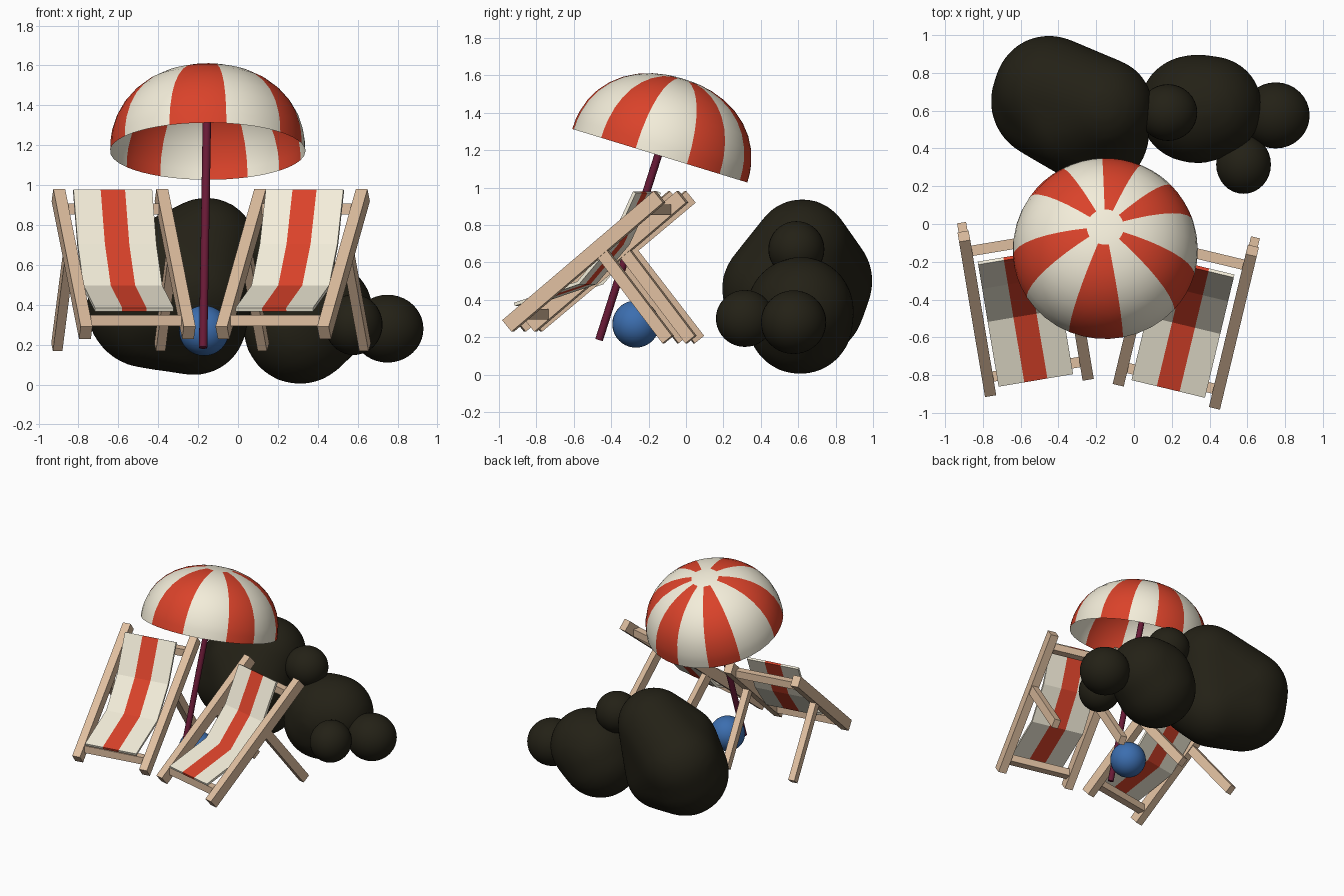
import bpy, bmesh, math
from mathutils import Vector, Matrix

if "Cube" in bpy.data.objects:
    bpy.data.objects.remove(bpy.data.objects["Cube"])


def mat(name, rgb):
    m = bpy.data.materials.new(name)
    m.diffuse_color = (*rgb, 1)
    m.use_nodes = True
    m.node_tree.nodes["Principled BSDF"].inputs["Base Color"].default_value = m.diffuse_color
    return m


WOOD = mat("wood", (0.74, 0.52, 0.35))
CREAM = mat("cream", (0.90, 0.85, 0.70))
RED = mat("red", (0.70, 0.055, 0.023))
MAROON = mat("maroon", (0.14, 0.010, 0.037))
BLUE = mat("blue", (0.045, 0.156, 0.43))
STONE = mat("stone", (0.017, 0.015, 0.008))


def finish(bm, name, mats, smooth=False):
    bmesh.ops.recalc_face_normals(bm, faces=bm.faces)
    me = bpy.data.meshes.new(name)
    for f in bm.faces:
        f.smooth = smooth
    bm.to_mesh(me)
    bm.free()
    for m in mats:
        me.materials.append(m)
    ob = bpy.data.objects.new(name, me)
    bpy.context.collection.objects.link(ob)
    return ob


def beam(name, a, b, w, d, frame):
    """Square bar between two points, w across the local x axis, d deep."""
    a, b = Vector(a), Vector(b)
    z = (b - a).normalized()
    x = Vector((1, 0, 0)) if abs(z.x) < 0.9 else Vector((0, 1, 0))
    y = z.cross(x)
    rot = Matrix((x, y, z)).transposed().to_4x4()
    bm = bmesh.new()
    bmesh.ops.create_cube(bm, size=1, matrix=frame @ Matrix.Translation((a + b) / 2) @ rot
                          @ Matrix.Diagonal((w, d, (b - a).length, 1)))
    return finish(bm, name, [WOOD])


def ball(name, c, r, m):
    bm = bmesh.new()
    bmesh.ops.create_uvsphere(bm, u_segments=32, v_segments=20, radius=1,
                              matrix=Matrix.Translation(c) @ Matrix.Diagonal((*r, 1)))
    return finish(bm, name, [m], True)


# evenly spread directions used to sample the spheres of a rock
DIRS = []
for i in range(300):
    h = 1 - 2 * (i + 0.5) / 300
    t = i * 2.399963
    s = math.sqrt(1 - h * h)
    DIRS.append(Vector((s * math.cos(t), s * math.sin(t), h)))


def rock(name, spheres):
    """Smooth stone: hull wrapped around a few spheres."""
    bm = bmesh.new()
    for x, y, z, r in spheres:
        for d in DIRS:
            bm.verts.new(Vector((x, y, z)) + r * d)
    bmesh.ops.convex_hull(bm, input=bm.verts[:])
    loose = [v for v in bm.verts if not v.link_faces]
    bmesh.ops.delete(bm, geom=loose, context='VERTS')
    ob = finish(bm, name, [STONE], True)
    rm = ob.modifiers.new("remesh", 'REMESH')
    rm.mode, rm.voxel_size, rm.use_smooth_shade = 'VOXEL', 0.025, True
    sm = ob.modifiers.new("smooth", 'SMOOTH')
    sm.factor, sm.iterations = 0.5, 8
    return ob


# deck chairs
def rail_point(t):
    return 0.833 * t, 0.26 + 0.69 * t


def chair(side, x, y, yaw, shift):
    frame = Matrix.Translation((x, y, 0)) @ Matrix.Rotation(math.radians(yaw), 4, 'Z')
    for s, tag in ((-1, "left"), (1, "right")):
        u = 0.262 * s
        beam(f"{side}_chair_{tag}_rail", (u, *rail_point(0)), (u, *rail_point(1)), 0.06, 0.08, frame)
        beam(f"{side}_chair_{tag}_back_leg", (u, *rail_point(0.6)), (u, 0.88, 0.187), 0.048, 0.065, frame)
    for tag, t in (("lower", 0.09), ("upper", 0.9)):
        p = rail_point(t)
        beam(f"{side}_chair_{tag}_crossbar", (-0.25, *p), (0.25, *p), 0.055, 0.055, frame)
    # striped canvas sling: flat seat, steep back
    prof = [(0.02, 0.375), (0.37, 0.49), (0.55, 0.70), (0.68, 0.975)]
    us = (-0.2, -0.062, 0.062, 0.2)
    bm = bmesh.new()
    rows = [[bm.verts.new(frame @ Vector((u + shift, v, z))) for u in us] for v, z in prof]
    for a, b in zip(rows, rows[1:]):
        for i in range(3):
            f = bm.faces.new((a[i], a[i + 1], b[i + 1], b[i]))
            f.material_index = int(i == 1)
    ob = finish(bm, f"{side}_chair_canvas", [CREAM, RED])
    so = ob.modifiers.new("thickness", 'SOLIDIFY')
    so.thickness, so.offset = 0.018, 0


chair("left", -0.505, -0.843, 9.5, -0.012)
chair("right", 0.177, -0.89, -13.5, 0)

# parasol canopy: tilted, slightly full half ellipsoid with alternating gores
tilt = Matrix.Translation((-0.152, -0.14, 1.17)) @ Matrix.Rotation(math.radians(-17), 4, 'X')
edges = [-42, -16, 18, 43, 66, 92, 119, 146, 184, 212, 247, 281, 318]
angles, reds = [], []
for i, (a, b) in enumerate(zip(edges, edges[1:])):
    for k in range(4):
        angles.append(math.radians(a + (b - a) * k / 4))
        reds.append(i % 2 == 0)
bm = bmesh.new()
R, H = 0.49, 0.43
apex = bm.verts.new(tilt @ Vector((0, 0, H)))
rings = []
for deg in (5, 10, 18, 28, 38, 48, 58, 68, 78, 84, 90):
    p = math.radians(deg)
    r, z = R * math.sin(p) ** 0.92, H * max(math.cos(p), 0) ** 0.92
    rings.append([bm.verts.new(tilt @ Vector((r * math.cos(a), r * math.sin(a), z))) for a in angles])
n = len(angles)
for j in range(n):
    k = (j + 1) % n
    bm.faces.new((apex, rings[0][j], rings[0][k]))
    for i in range(len(rings) - 1):
        f = bm.faces.new((rings[i][j], rings[i + 1][j], rings[i + 1][k], rings[i][k]))
        f.material_index = int(reds[j] and i >= 1)
finish(bm, "parasol_canopy", [CREAM, RED], True)

# parasol pole
a, b = Vector((-0.175, -0.465, 0.185)), Vector((-0.152, -0.02, 1.575))
bm = bmesh.new()
bmesh.ops.create_cone(bm, cap_ends=True, segments=16, radius1=0.021, radius2=0.021, depth=(b - a).length,
                      matrix=Matrix.Translation((a + b) / 2) @ (b - a).to_track_quat('Z', 'Y').to_matrix().to_4x4())
pole = finish(bm, "parasol_pole", [MAROON])
bpy.context.view_layer.objects.active = pole
pole.select_set(True)
bpy.ops.object.shade_smooth_by_angle()

# beach ball
ball("beach_ball", (-0.17, -0.268, 0.27), (0.126, 0.126, 0.126), BLUE)

# rocks
rock("large_rock", [(-0.16, 0.62, 0.68, 0.26), (-0.45, 0.65, 0.39, 0.31), (-0.22, 0.60, 0.31, 0.265),
                    (-0.45, 0.71, 0.50, 0.29), (-0.20, 0.47, 0.46, 0.28), (-0.34, 0.56, 0.56, 0.27)])
rock("medium_rock", [(0.31, 0.61, 0.285, 0.285), (0.41, 0.62, 0.36, 0.27), (0.34, 0.61, 0.34, 0.29)])
ball("right_small_rock", (0.75, 0.575, 0.28), (0.18, 0.175, 0.17), STONE)
ball("front_small_rock", (0.58, 0.315, 0.30), (0.145, 0.155, 0.152), STONE)
ball("top_small_rock", (0.18, 0.59, 0.67), (0.155, 0.15, 0.15), STONE)
